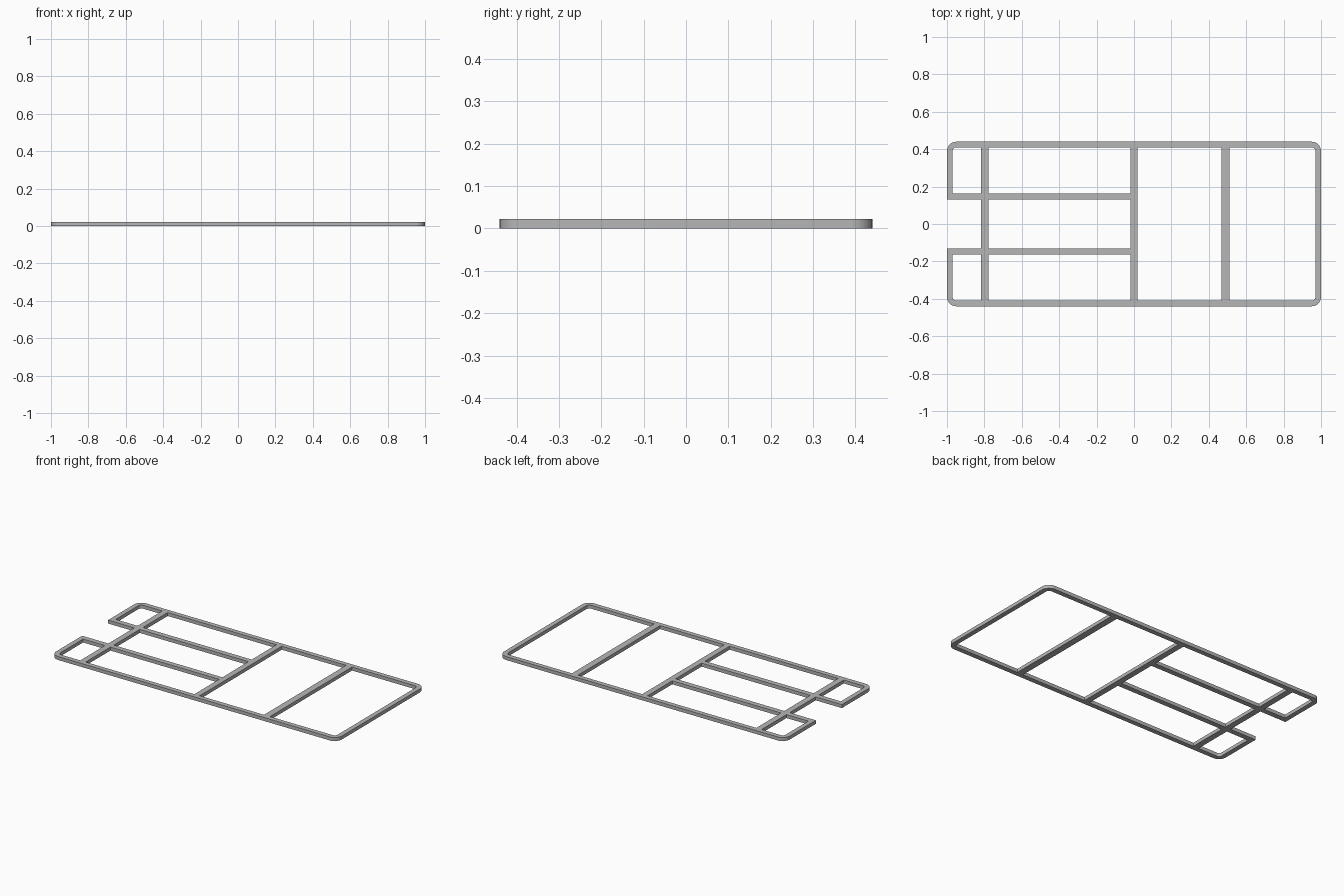
import bpy
import bmesh
from math import cos, sin, pi

cube = bpy.data.objects.get("Cube")
if cube:
    bpy.data.objects.remove(cube, do_unlink=True)

H = 0.022            # bar height
X, Y = 1.0, 0.44     # outer half sizes
W = 0.03             # rim bar width
R = 0.05             # outer corner radius
GAP = 0.13           # half width of the opening in the right end
STEPS = 8

steel = bpy.data.materials.new("grey steel")
steel.use_nodes = True
grey = (0.47, 0.47, 0.47, 1)
steel.diffuse_color = grey
steel.node_tree.nodes["Principled BSDF"].inputs["Base Color"].default_value = grey


def finish(name, bm):
    bmesh.ops.recalc_face_normals(bm, faces=bm.faces)
    mesh = bpy.data.meshes.new(name)
    bm.to_mesh(mesh)
    bm.free()
    mesh.materials.append(steel)
    obj = bpy.data.objects.new(name, mesh)
    bpy.context.collection.objects.link(obj)
    return obj


def bar(name, x0, x1, y0, y1):
    bm = bmesh.new()
    bmesh.ops.create_cube(bm, size=1)
    for v in bm.verts:
        v.co = ((x0 + x1) / 2 + v.co.x * (x1 - x0),
                (y0 + y1) / 2 + v.co.y * (y1 - y0),
                H / 2 + v.co.z * H)
    return finish(name, bm)


def rim_line(inset):
    """Open rounded outline, running round from one side of the gap to the other."""
    x, y, r = X - inset, Y - inset, R - inset
    pts = [(-x, -GAP)]
    for k, (sx, sy) in enumerate([(-1, -1), (1, -1), (1, 1), (-1, 1)]):
        for i in range(STEPS + 1):
            a = pi + (k + i / STEPS) * pi / 2
            pts.append((sx * (x - r) + r * cos(a), sy * (y - r) + r * sin(a)))
    return pts + [(-x, GAP)]


# Rounded outer rim, open in the middle of the right end
bm = bmesh.new()
outer = [bm.verts.new((x, y, 0)) for x, y in rim_line(0)]
inner = [bm.verts.new((x, y, 0)) for x, y in rim_line(W)]
for i in range(len(outer) - 1):
    bm.faces.new((outer[i], outer[i + 1], inner[i + 1], inner[i]))
top = bmesh.ops.extrude_face_region(bm, geom=bm.faces[:])["geom"]
bmesh.ops.translate(bm, vec=(0, 0, H),
                    verts=[g for g in top if isinstance(g, bmesh.types.BMVert)])
rim = finish("outer_rim", bm)
bpy.context.view_layer.objects.active = rim
rim.select_set(True)
bpy.ops.object.shade_smooth_by_angle()

# Cross bars between the long sides
inside = Y - W
bar("left_cross_bar", 0.469, 0.511, -inside, inside)
bar("middle_cross_bar", -0.018, 0.019, -inside, inside)
bar("right_cross_bar", -0.817, -0.779, -inside, inside)

# Lengthwise bars either side of the opening
for side, y0, y1 in (("back", GAP, GAP + 0.033), ("front", -GAP - 0.033, -GAP)):
    bar(side + "_long_bar", -0.779, -0.018, y0, y1)
    bar(side + "_end_bar", -X + W, -0.817, y0, y1)
